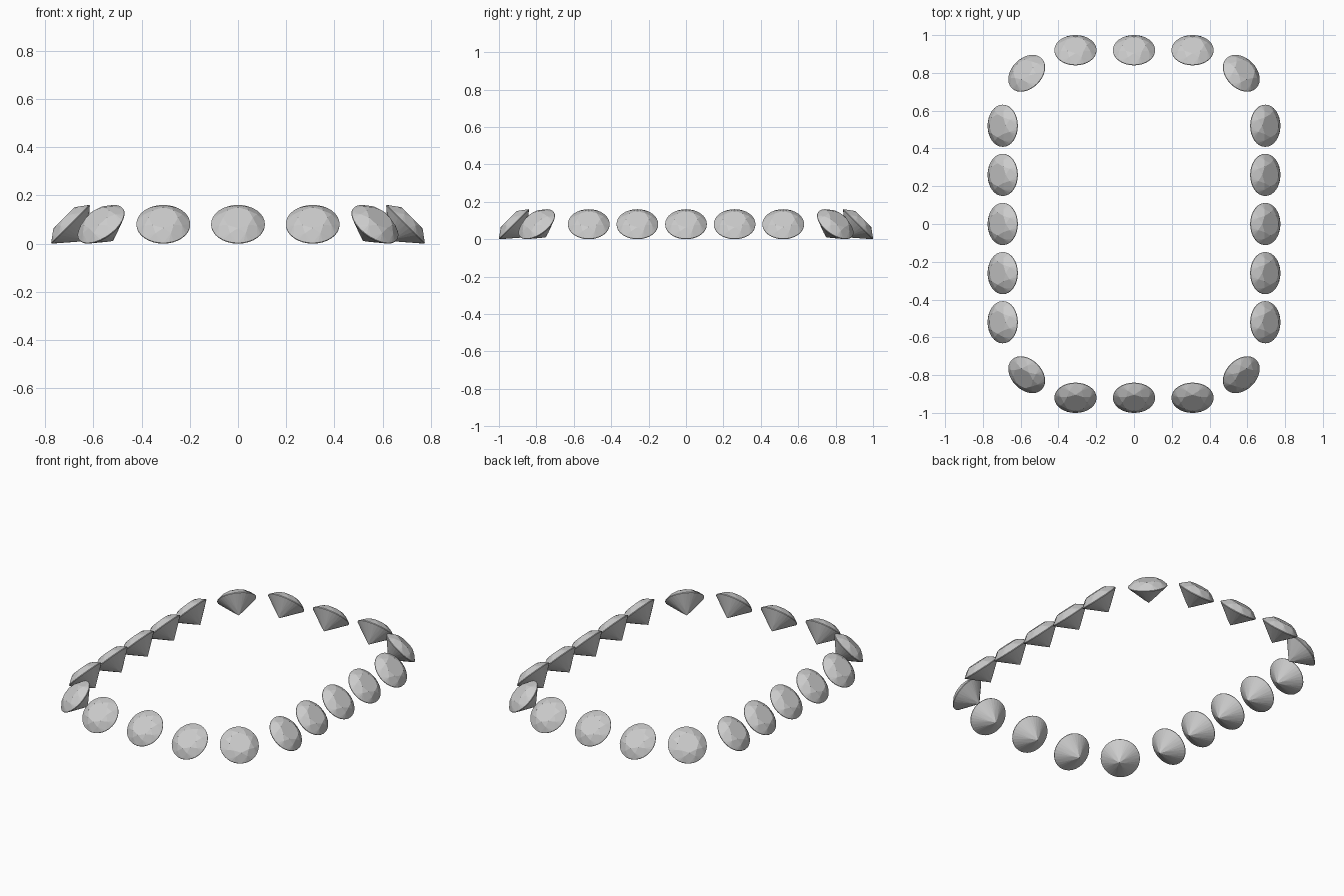
import bpy, bmesh, math
from mathutils import Matrix

if "Cube" in bpy.data.objects:
    bpy.data.objects.remove(bpy.data.objects["Cube"])

R = 0.1115                  # girdle radius
TABLE, CROWN = 0.55, 0.33   # ratios to the radius
GIRDLE, PAVILION = 0.036, 0.86


def ring(n, r, z, turn=0.0):
    return [(r * math.cos(2 * math.pi * i / n + turn),
             r * math.sin(2 * math.pi * i / n + turn), z) for i in range(n)]


def gem_mesh():
    """Round brilliant: the hull of its facet corners, centred on the girdle."""
    half = math.pi / 8
    g = GIRDLE / 2
    star, low = 0.76, 0.24
    star_z = g + CROWN * (1 - star * math.cos(half)) / (1 - TABLE)
    low_z = -g - PAVILION * (1 - low * math.cos(half))
    points = (ring(8, TABLE, g + CROWN) + ring(8, star, star_z, half)
              + ring(32, 1, g) + ring(32, 1, -g)
              + ring(8, low, low_z, half) + [(0, 0, -g - PAVILION)])
    bm = bmesh.new()
    for p in points:
        bm.verts.new([c * R for c in p])
    bmesh.ops.convex_hull(bm, input=bm.verts)
    bmesh.ops.dissolve_limit(bm, angle_limit=math.radians(0.5),
                             verts=bm.verts, edges=bm.edges)
    bmesh.ops.recalc_face_normals(bm, faces=bm.faces)
    mesh = bpy.data.meshes.new("gem")
    bm.to_mesh(mesh)
    bm.free()
    return mesh


mesh = gem_mesh()
height = (R + GIRDLE * R / 2) * math.sqrt(0.5)   # lowest girdle point on z = 0


def add_gem(name, x, y, heading):
    """Place a gem with its table leaning 45 degrees outward along heading."""
    ob = bpy.data.objects.new(name, mesh)
    ob.matrix_world = (Matrix.Translation((x, y, height))
                       @ Matrix.Rotation(math.radians(heading), 4, 'Z')
                       @ Matrix.Rotation(math.radians(45), 4, 'Y'))
    bpy.context.collection.objects.link(ob)


# Straight rows at front and back
for name, s in (("front", -1), ("back", 1)):
    for i in range(-1, 2):
        add_gem(f"{name}_gem_{i + 2}", 0.31 * i, 0.92 * s, 90 * s)

# Straight rows at the sides
for name, s in (("left", -1), ("right", 1)):
    for i in range(-2, 3):
        add_gem(f"{name}_gem_{i + 3}", 0.695 * s, 0.26 * i, 0 if s > 0 else 180)

# Corner gems
for sx in (-1, 1):
    for sy in (-1, 1):
        name = ("back" if sy > 0 else "front") + ("_right" if sx > 0 else "_left")
        add_gem(f"{name}_corner_gem", 0.568 * sx, 0.798 * sy,
                math.degrees(math.atan2(sy, sx)))
